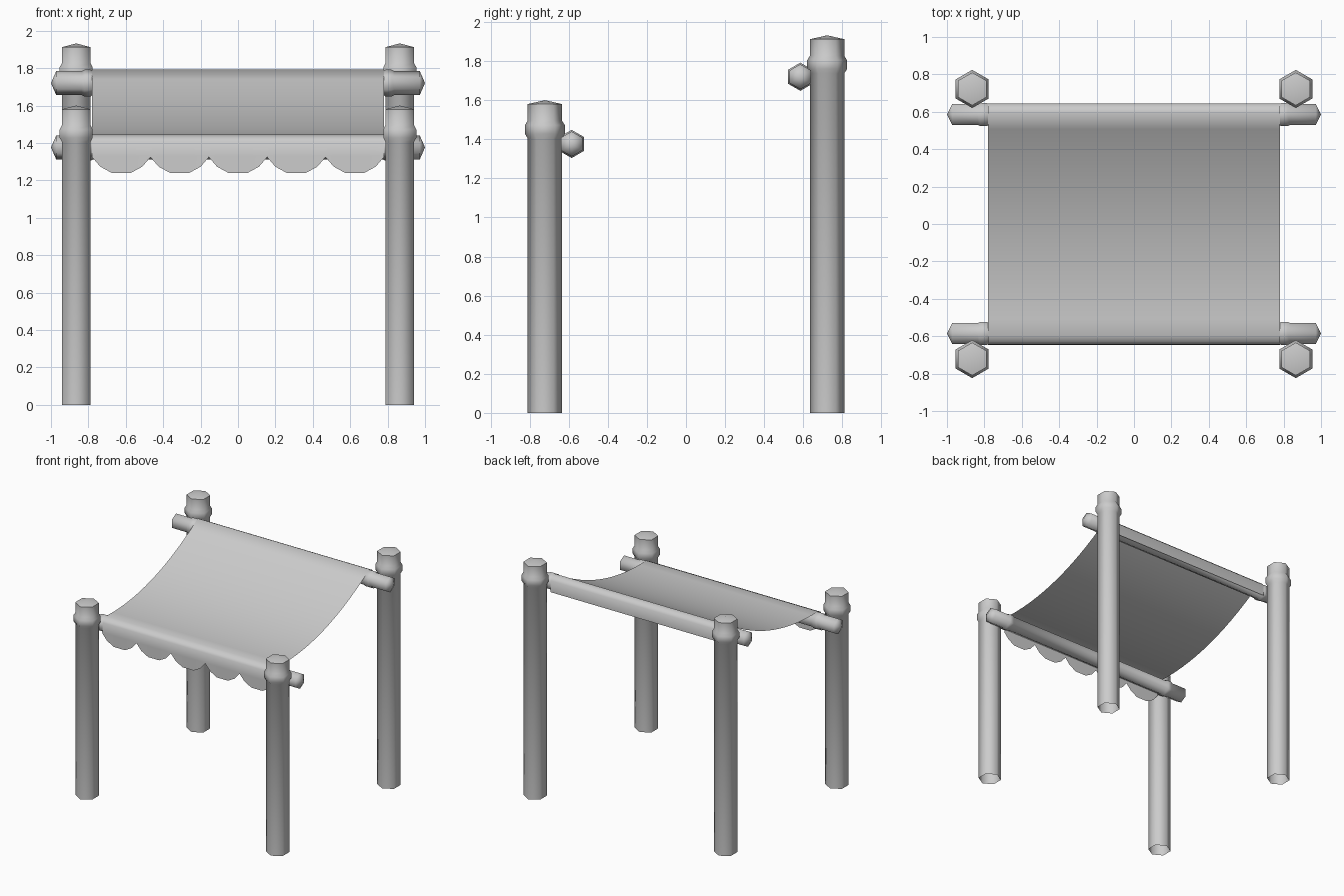
import bpy, bmesh, math
from mathutils import Matrix

cube = bpy.data.objects.get("Cube")
if cube:
    bpy.data.objects.remove(cube, do_unlink=True)

grey = bpy.data.materials.new("plain grey")
grey.use_nodes = True
grey.diffuse_color = (0.6, 0.6, 0.6, 1)
grey.node_tree.nodes["Principled BSDF"].inputs["Base Color"].default_value = (0.6, 0.6, 0.6, 1)


def add_object(name, bm, angle=65):
    """Turn a bmesh into a smooth object with sharp rims."""
    mesh = bpy.data.meshes.new(name)
    bm.to_mesh(mesh)
    bm.free()
    mesh.materials.append(grey)
    obj = bpy.data.objects.new(name, mesh)
    bpy.context.collection.objects.link(obj)
    bpy.ops.object.select_all(action='DESELECT')
    obj.select_set(True)
    bpy.context.view_layer.objects.active = obj
    bpy.ops.object.shade_smooth_by_angle(angle=math.radians(angle))
    return obj


def turned(profile, sides=6):
    """Six-sided tube from (height, radius) pairs; radius 0 is a cap tip."""
    bm = bmesh.new()
    rings = []
    for h, r in profile:
        if r == 0:
            rings.append([bm.verts.new((0, 0, h))] * sides)
        else:
            angles = [math.pi / 2 + math.tau * i / sides for i in range(sides)]
            rings.append([bm.verts.new((r * math.cos(a), r * math.sin(a), h)) for a in angles])
    for low, high in zip(rings, rings[1:]):
        for i in range(sides):
            j = (i + 1) % sides
            corners = list(dict.fromkeys((low[i], low[j], high[j], high[i])))
            bm.faces.new(corners)
    return bm


def collar(centre, half, r, bulge):
    return [(centre - half, r), (centre - half / 2, bulge),
            (centre + half / 2, bulge), (centre + half, r)]


# Posts, open underneath, with a ring near the shallow pointed top
def post(name, x, y, top):
    profile = [(0, 0.088)] + collar(top - 0.15, 0.045, 0.088, 0.102)
    profile += [(top - 0.02, 0.088), (top, 0)]
    add_object(name, turned(profile)).location = (x, y, 0)


# Rails lying along x, with a ring near each pointed end
def rail(name, y, z):
    right = collar(0.805, 0.03, 0.064, 0.072) + [(0.972, 0.064), (1, 0)]
    left = [(-h, r) for h, r in reversed(right)]
    bm = turned(left + right)
    bm.transform(Matrix(((0, 0, 1, 0), (1, 0, 0, 0), (0, 1, 0, 0), (0, 0, 0, 1))))
    add_object(name, bm).location = (0, y, z)


for place, y, top, rail_y, rail_z in (("front", -0.722, 1.6, -0.585, 1.376),
                                      ("back", 0.722, 1.932, 0.585, 1.72)):
    for side, x in (("left", 0.865), ("right", -0.865)):
        post(f"{place}_{side}_post", x, y, top)
    rail(f"{place}_rail", rail_y, rail_z)

# Canopy cloth: sagging sheet folded over both rails, scalloped front hem
path = [(0.645, 1.66), (0.645, 1.755), (0.625, 1.775)]
steps = 14
for i in range(steps + 1):
    t = i / steps
    path.append((0.592 - 1.187 * t, 1.792 - 0.347 * t - 0.4 * t * (1 - t)))
path += [(-0.628, 1.43), (-0.645, 1.41)]

scallop = ((0, 0), (0.14, 0.6), (0.34, 1), (0.66, 1), (0.86, 0.6))
count, half_width = 5, 0.78
hem = [(-half_width + 2 * half_width * (n + u) / count, 1.325 - 0.085 * d)
       for n in range(count) for u, d in scallop] + [(half_width, 1.325)]

bm = bmesh.new()
columns = []
for x, z in hem:
    points = path + [(-0.646, 1.33), (-0.647, z - 0.001)]
    columns.append([bm.verts.new((x, py, pz)) for py, pz in points])
for a, b in zip(columns, columns[1:]):
    for i in range(len(a) - 1):
        bm.faces.new((a[i], b[i], b[i + 1], a[i + 1]))
bmesh.ops.recalc_face_normals(bm, faces=bm.faces)
if sum(f.normal.z * f.calc_area() for f in bm.faces) < 0:
    bmesh.ops.reverse_faces(bm, faces=bm.faces)
add_object("canopy_cloth", bm)
